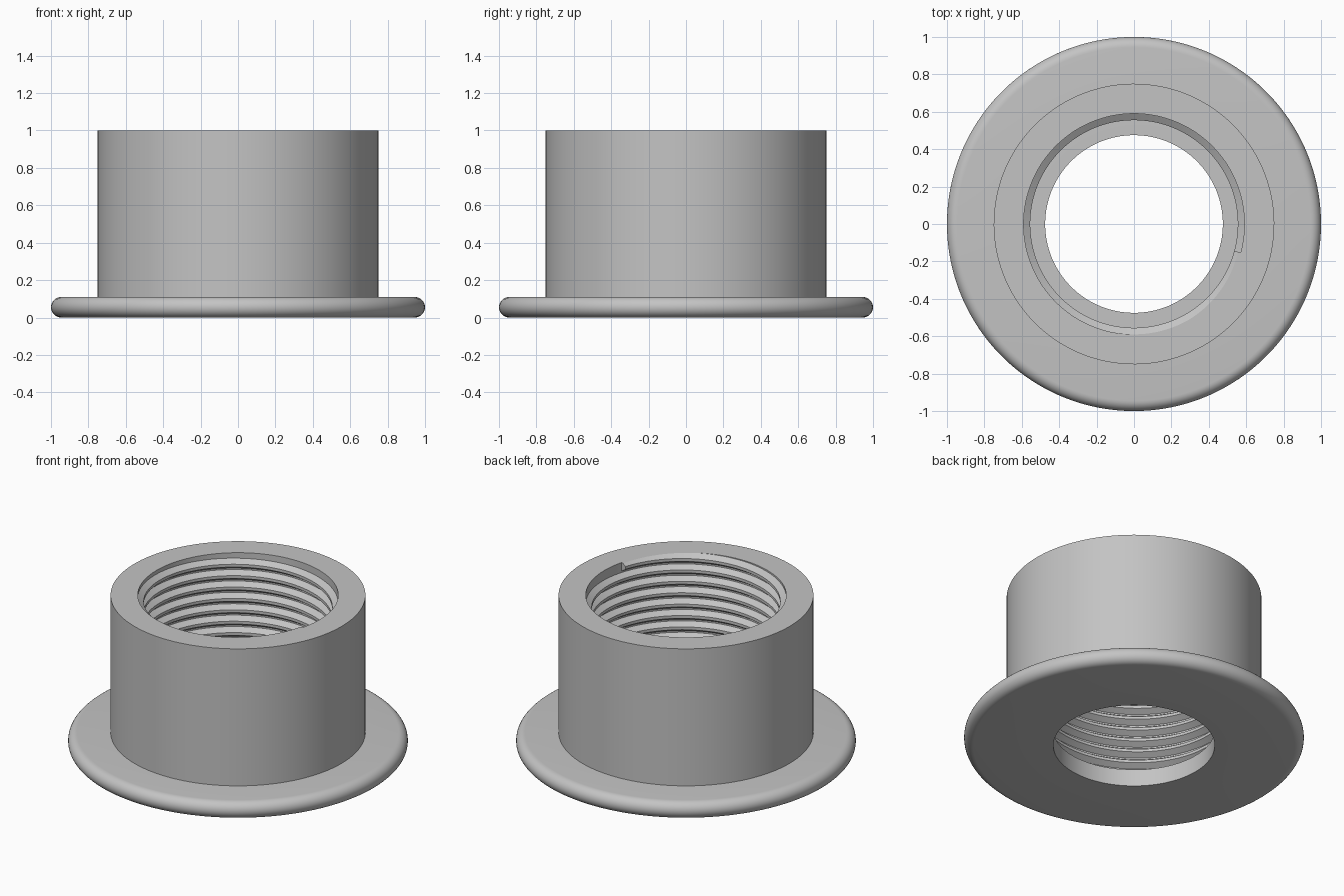
import bpy, bmesh, math

if "Cube" in bpy.data.objects:
    bpy.data.objects.remove(bpy.data.objects["Cube"])

SEGS = 160
FLANGE_TOP, TOP = 0.11, 1.0
ROOT, CREST, PITCH = 0.59, 0.555, 0.074
START = math.radians(-15)          # angle where the thread ends at the rim

grey = bpy.data.materials.new("grey metal")
grey.diffuse_color = (0.55, 0.55, 0.55, 1)
grey.use_nodes = True
grey.node_tree.nodes["Principled BSDF"].inputs["Base Color"].default_value = grey.diffuse_color


def finish(name, bm):
    bmesh.ops.remove_doubles(bm, verts=bm.verts, dist=1e-5)
    bmesh.ops.dissolve_degenerate(bm, edges=bm.edges, dist=1e-5)
    mesh = bpy.data.meshes.new(name)
    bm.to_mesh(mesh)
    bm.free()
    mesh.materials.append(grey)
    ob = bpy.data.objects.new(name, mesh)
    bpy.context.collection.objects.link(ob)
    bpy.ops.object.select_all(action='DESELECT')
    ob.select_set(True)
    bpy.context.view_layer.objects.active = ob
    bpy.ops.object.shade_smooth_by_angle(angle=math.radians(25))


def skin(bm, section):
    """Sweep section(angle) -> [(r, z)...] once around the z axis."""
    cols = []
    for i in range(SEGS + 1):
        a = START + 2 * math.pi * i / SEGS
        cols.append([bm.verts.new((r * math.cos(a), r * math.sin(a), z))
                     for r, z in section(i / SEGS)])
    for a, b in zip(cols, cols[1:]):
        for j in range(len(a) - 1):
            bm.faces.new((a[j], b[j], b[j + 1], a[j + 1]))
    return cols


# Flange: disc with a fully rounded edge and a plain hole
h = FLANGE_TOP / 2
edge = [(1 - h + h * math.cos(t), h + h * math.sin(t))
        for t in [math.pi * (k / 14 - 0.5) for k in range(15)]]
flange_profile = [(0.475, 0)] + edge + [(0.475, FLANGE_TOP), (0.475, 0)]
bm = bmesh.new()
skin(bm, lambda t: flange_profile)
finish("flange", bm)

# Sleeve: helical thread inside, plain cylinder outside
RIDGE = [(0, ROOT), (0.3125, CREST), (0.5625, CREST), (0.875, ROOT)]
COUNT = 14


def sleeve_section(t):
    pts = []
    for k in range(COUNT):
        base = TOP - 0.75 * PITCH + PITCH * (t - 1 - (COUNT - 1 - k))
        pts += [(r, base + f * PITCH) for f, r in RIDGE]
    pts.append((ROOT, max(TOP, pts[-1][1]) + 0.001))

    def radius(z):
        for (r0, z0), (r1, z1) in zip(pts, pts[1:]):
            if z0 <= z <= z1:
                return r0 + (r1 - r0) * (z - z0) / (z1 - z0)
        return ROOT

    bore = []
    for r, z in pts:
        zc = min(max(z, FLANGE_TOP), TOP)
        bore.append((r if zc == z else radius(zc), zc))
    return [(0.75, FLANGE_TOP), (0.75, TOP)] + bore[::-1]


bm = bmesh.new()
cols = skin(bm, sleeve_section)
# Flat end of the thread at the rim
ridge_end = cols[-1][3:7]
top_corner = bm.verts.new((ROOT * math.cos(START), ROOT * math.sin(START), TOP))
bm.faces.new(ridge_end + [top_corner])
bm.normal_update()
# Outward normals: the section runs up the outside and down the bore
finish("threaded_sleeve", bm)
